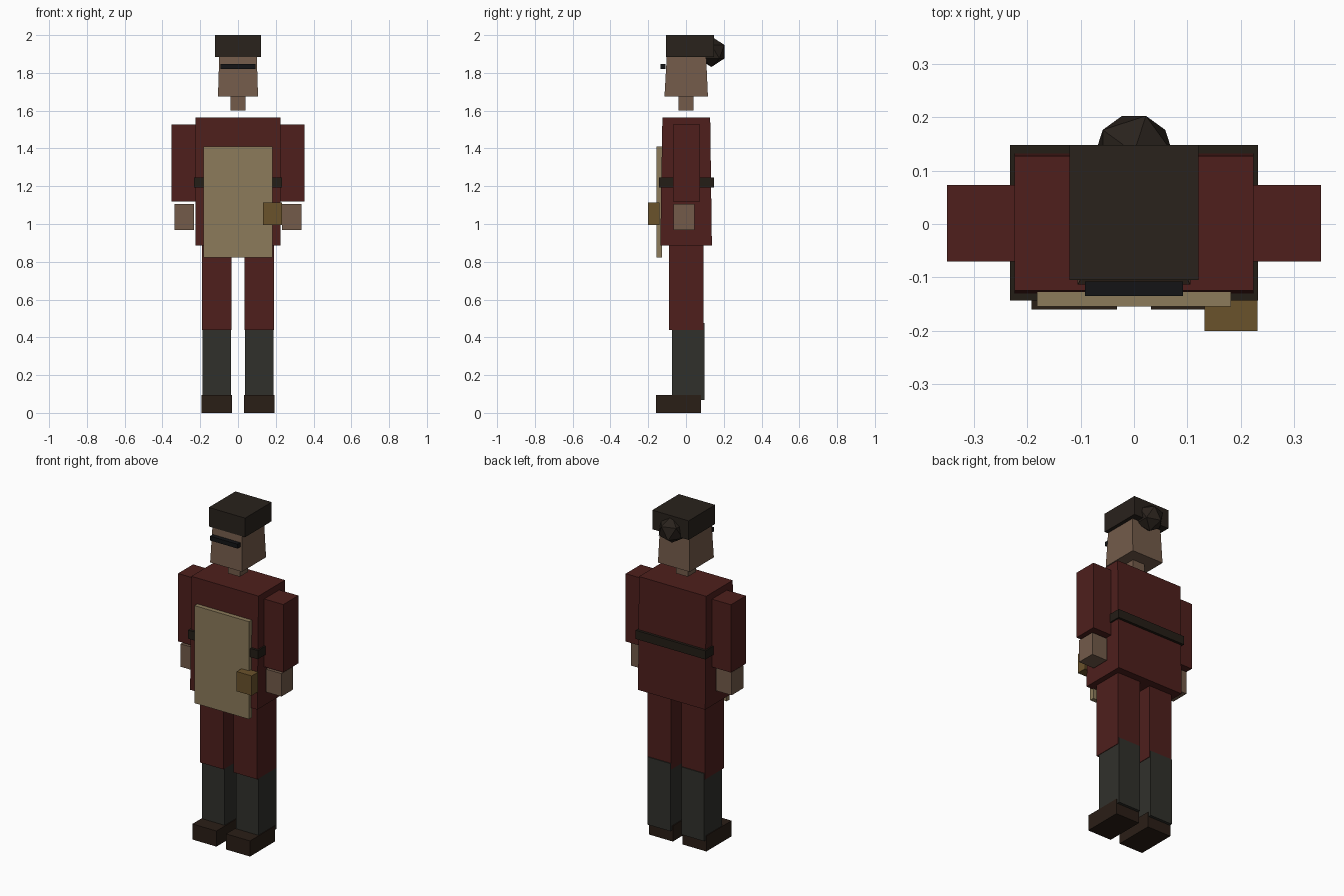
import bpy, bmesh
from mathutils import Vector

if "Cube" in bpy.data.objects:
    bpy.data.objects.remove(bpy.data.objects["Cube"])


def material(name, hex_code):
    def linear(v):
        return v / 12.92 if v <= 0.04045 else ((v + 0.055) / 1.055) ** 2.4
    m = bpy.data.materials.new(name)
    m.diffuse_color = [linear(int(hex_code[i:i + 2], 16) / 255) for i in (0, 2, 4)] + [1]
    m.use_nodes = True
    m.node_tree.nodes["Principled BSDF"].inputs["Base Color"].default_value = m.diffuse_color
    return m


CLOTH = material("red_cloth", "4E1F1C")
SKIN = material("skin", "735B4A")
HAIR = material("hair", "29221C")
LEATHER = material("dark_leather", "2A1E16")
BELT = material("belt_leather", "241D16")
SOCK = material("grey_boot", "30302B")
APRON = material("apron_canvas", "8C7B5B")
POUCH = material("pouch_leather", "6A522B")
BLACK = material("black", "131416")


def finish(name, bm, mat):
    mesh = bpy.data.meshes.new(name)
    bmesh.ops.recalc_face_normals(bm, faces=bm.faces)
    bm.to_mesh(mesh)
    bm.free()
    mesh.materials.append(mat)
    obj = bpy.data.objects.new(name, mesh)
    bpy.context.collection.objects.link(obj)
    return obj


def box(name, x, y, z, mat, top_x=None, top_y=None):
    """Box from axis ranges; top_x / top_y give a tapered top."""
    bm = bmesh.new()
    bmesh.ops.create_cube(bm, size=1)
    for v in bm.verts:
        top = v.co.z > 0
        rx = top_x if top and top_x else x
        ry = top_y if top and top_y else y
        v.co = Vector((rx[v.co.x > 0], ry[v.co.y > 0], z[top]))
    return finish(name, bm, mat)


def pair(name, x, y, z, mat):
    """Mirrored left and right boxes."""
    box("right_" + name, x, y, z, mat)
    box("left_" + name, (-x[1], -x[0]), y, z, mat)


# Head, hair and eyewear
box("head", (-0.106, 0.106), (-0.114, 0.116), (1.676, 1.90), SKIN,
    top_x=(-0.099, 0.099), top_y=(-0.101, 0.106))
box("neck", (-0.04, 0.04), (-0.04, 0.04), (1.60, 1.69), SKIN)
box("hair_cap", (-0.121, 0.121), (-0.105, 0.148), (1.885, 2.0), HAIR)
box("eye_band", (-0.092, 0.092), (-0.135, -0.108), (1.82, 1.846), BLACK)
bun = bmesh.new()
bmesh.ops.create_icosphere(bun, subdivisions=1, radius=0.081)
bmesh.ops.translate(bun, verts=bun.verts, vec=(0, 0.134, 1.912))
finish("hair_bun", bun, HAIR)

# Torso and clothing
box("torso", (-0.224, 0.224), (-0.136, 0.137), (0.885, 1.565), CLOTH,
    top_y=(-0.125, 0.128))
box("belt", (-0.233, 0.233), (-0.144, 0.148), (1.194, 1.246), BELT)
box("apron", (-0.182, 0.182), (-0.155, -0.128), (0.823, 1.411), APRON)
box("pouch", (0.132, 0.232), (-0.201, -0.139), (0.996, 1.115), POUCH)

# Limbs
pair("arm", (0.224, 0.351), (-0.07, 0.073), (1.118, 1.527), CLOTH)
pair("hand", (0.232, 0.336), (-0.066, 0.046), (0.967, 1.105), SKIN)
pair("leg", (0.034, 0.191), (-0.09, 0.092), (0.438, 0.895), CLOTH)
pair("boot_shaft", (0.037, 0.188), (-0.074, 0.097), (0.067, 0.475), SOCK)
pair("shoe", (0.032, 0.192), (-0.16, 0.08), (0.0, 0.094), LEATHER)
